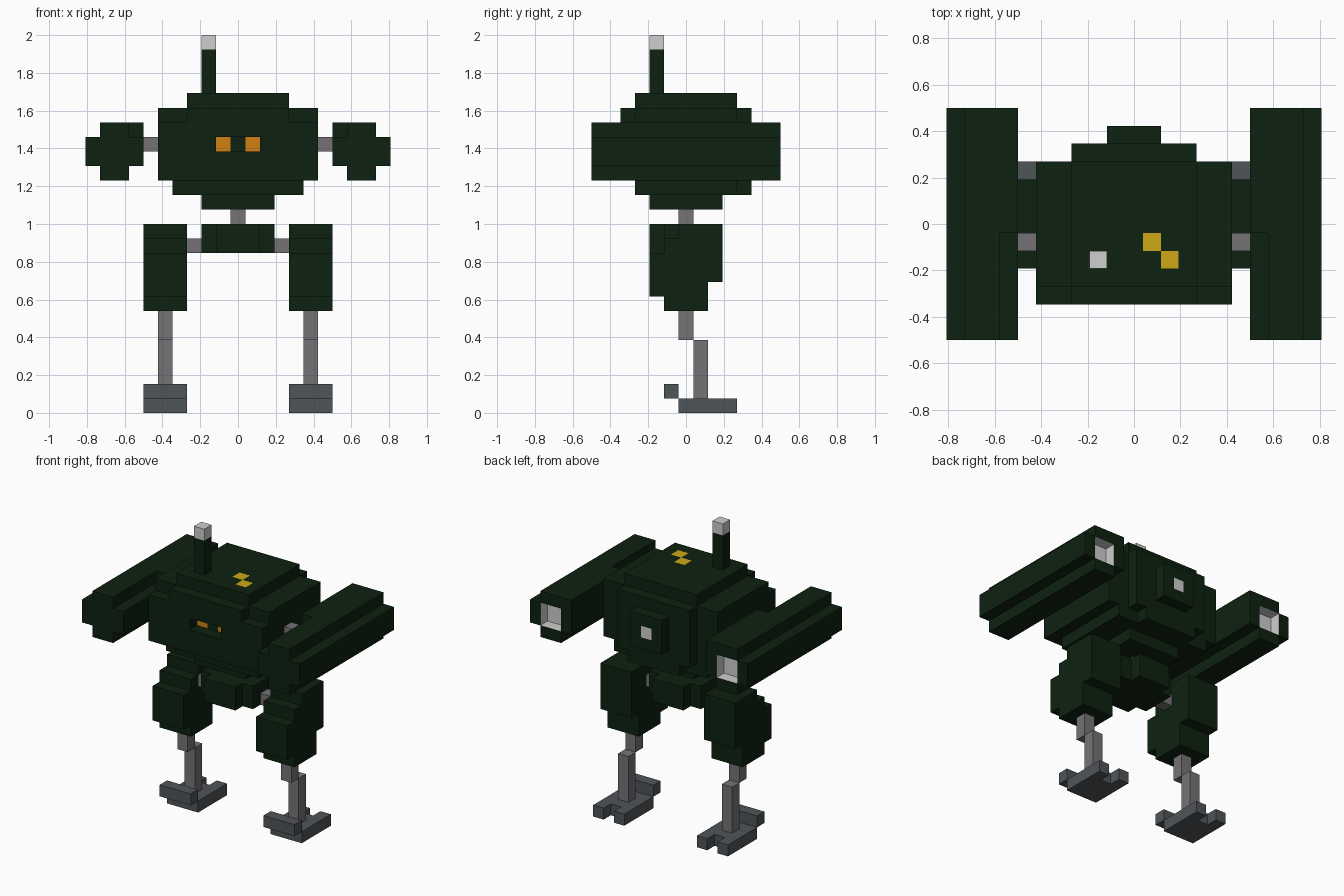
import bpy, bmesh
from mathutils import Vector

if "Cube" in bpy.data.objects:
    bpy.data.objects.remove(bpy.data.objects["Cube"])

U = 1 / 13  # size of one block


def colour(name, r, g, b):
    m = bpy.data.materials.new(name)
    m.diffuse_color = (r, g, b, 1)
    m.use_nodes = True
    m.node_tree.nodes["Principled BSDF"].inputs["Base Color"].default_value = m.diffuse_color
    return m


GREEN = colour("dark green", 0.004, 0.0155, 0.005)
GREY = colour("mid grey", 0.18, 0.17, 0.18)
SLATE = colour("slate", 0.078, 0.09, 0.098)
LIGHT = colour("light grey", 0.62, 0.62, 0.62)
ORANGE = colour("orange", 0.65, 0.22, 0.006)
YELLOW = colour("yellow", 0.62, 0.39, 0.008)

DIRS = [Vector(d) for d in ((1, 0, 0), (-1, 0, 0), (0, 1, 0), (0, -1, 0), (0, 0, 1), (0, 0, -1))]


def cells(boxes):
    """Block positions inside boxes given as inclusive ranges x0,x1,y0,y1,z0,z1."""
    return {(x, y, z) for a, b, c, d, e, f in boxes
            for x in range(a, b + 1) for y in range(c, d + 1) for z in range(e, f + 1)}


def part(name, mats, boxes, carve=(), paint=None, side=1):
    """Outer skin of a blocky part; paint(block, neighbour, direction) picks the material."""
    hollow = cells(carve)
    solid = cells(boxes) - hollow
    bm = bmesh.new()
    for c in solid:
        for d in DIRS:
            n = tuple(int(c[i] + d[i]) for i in range(3))
            if n in solid:
                continue
            s = Vector((d.y, d.z, d.x)) / 2
            t = d.cross(s)
            mid = Vector(c) + Vector((0, 0, 0.5)) + d / 2
            quad = [mid + s + t, mid - s + t, mid - s - t, mid + s - t]
            face = bm.faces.new([bm.verts.new((q.x * U * side, q.y * U, q.z * U)) for q in quad])
            face.material_index = paint(c, n, d, hollow) if paint else 0
    bmesh.ops.remove_doubles(bm, verts=bm.verts, dist=U / 50)
    bmesh.ops.recalc_face_normals(bm, faces=bm.faces)
    bmesh.ops.dissolve_limit(bm, angle_limit=0.01, verts=bm.verts, edges=bm.edges,
                             delimit={'MATERIAL'})
    me = bpy.data.meshes.new(name)
    bm.to_mesh(me)
    bm.free()
    for m in mats:
        me.materials.append(m)
    bpy.context.collection.objects.link(bpy.data.objects.new(name, me))


def paint_body(c, n, d, hollow):
    if n in hollow and d.y < 0 and c[0] != 0:
        return 1                                    # eyes at the back of the slot
    if d.z > 0 and c in ((1, -1, 21), (2, -2, 21)):
        return 2                                    # roof marks
    if d.y > 0 and c == (0, 5, 18):
        return 3                                    # rear hatch light
    return 0


# Body: stacked layers, rear hatch and eye slot
part("body", [GREEN, ORANGE, YELLOW, LIGHT], [
    (-2, 2, -2, 2, 14, 14),
    (-4, 4, -3, 3, 15, 15), (-2, 2, 4, 4, 15, 15),
    (-5, 5, -4, 3, 16, 19), (-3, 3, 4, 4, 16, 19),
    (-5, 5, -3, 3, 20, 20), (-3, 3, -4, 4, 20, 20),
    (-3, 3, -3, 3, 21, 21),
    (-1, 1, 5, 5, 17, 19),
], carve=[(-1, 1, -4, -4, 18, 18)], paint=paint_body)

# Antenna, neck and hips
part("antenna", [GREEN], [(-2, -2, -2, -2, 22, 24)])
part("antenna_tip", [LIGHT], [(-2, -2, -2, -2, 25, 25)])
part("neck", [GREY], [(0, 0, 0, 0, 13, 13)])
part("hips", [GREEN], [(-2, 2, -1, 1, 11, 12), (-1, 1, -2, 2, 11, 12)])

for label, side in (("left", -1), ("right", 1)):
    # Cannon with a light exhaust recess at the rear
    part(label + "_cannon", [GREEN, LIGHT], [
        (7, 10, -6, 6, 17, 18), (8, 9, -6, 6, 16, 16),
        (8, 9, -6, 6, 19, 19), (7, 7, 0, 6, 19, 19),
    ], carve=[(8, 9, 6, 6, 17, 18)],
        paint=lambda c, n, d, hollow: int(n in hollow), side=side)
    part(label + "_shoulder_rod", [GREY], [(6, 6, -1, -1, 18, 18)], side=side)

    # Leg
    part(label + "_hip_rod", [GREY], [(3, 3, 0, 0, 11, 11)], side=side)
    part(label + "_thigh", [GREEN], [
        (4, 6, -1, 1, 7, 11), (4, 6, -2, -2, 8, 10),
        (4, 6, 2, 2, 9, 12), (4, 6, 0, 1, 12, 12),
    ], side=side)
    part(label + "_knee", [GREY], [(5, 5, 0, 0, 5, 6)], side=side)
    part(label + "_shin", [GREY], [(5, 5, 1, 1, 1, 4)], side=side)

    # Foot: sole, raised toe bar and two heel prongs
    part(label + "_sole", [SLATE], [(4, 6, 0, 2, 0, 0), (4, 4, 3, 3, 0, 0), (6, 6, 3, 3, 0, 0)], side=side)
    part(label + "_toe_bar", [SLATE], [(4, 6, -1, -1, 1, 1)], side=side)
